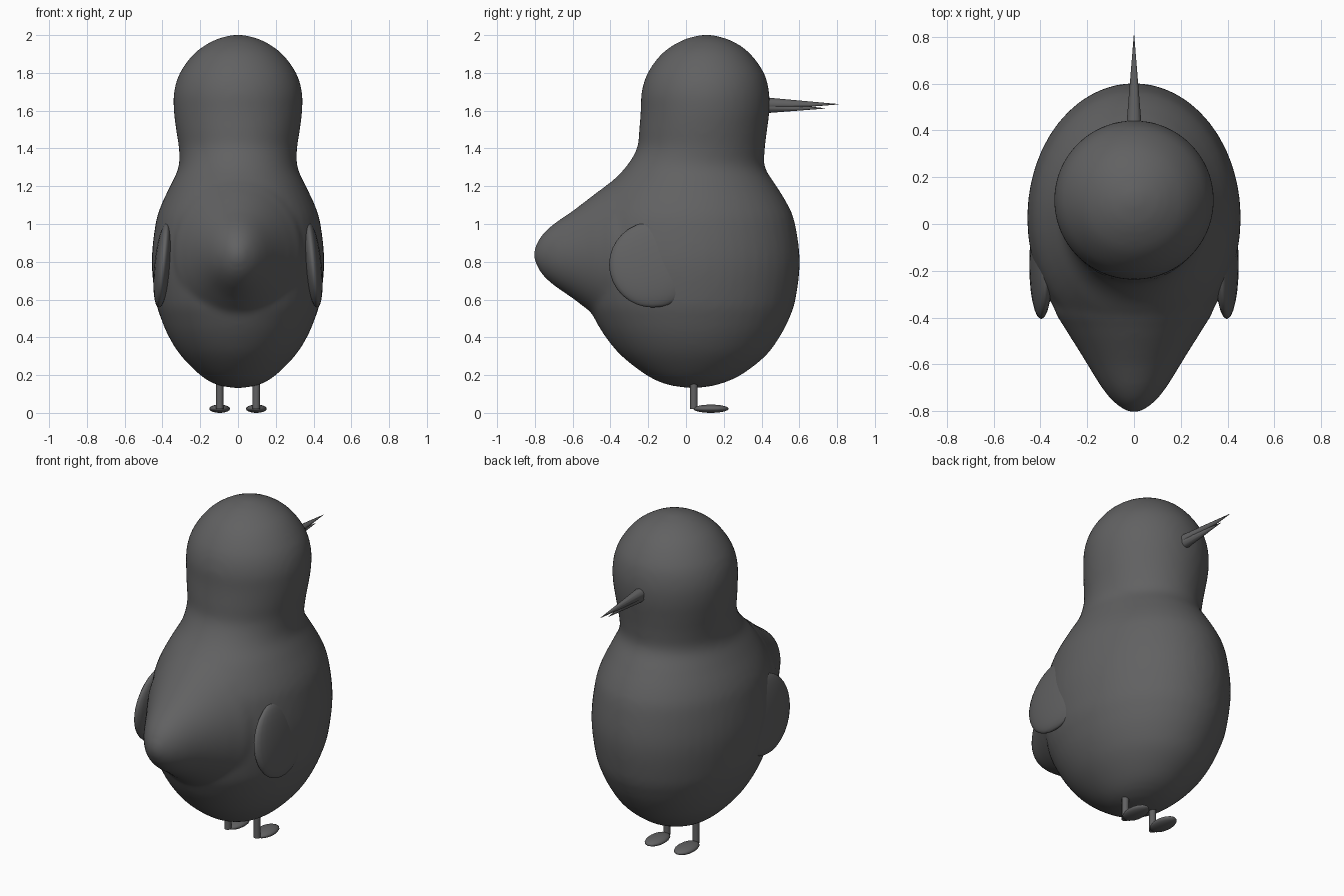
import bpy, bmesh, math
from mathutils import Vector, Matrix

if "Cube" in bpy.data.objects:
    bpy.data.objects.remove(bpy.data.objects["Cube"])

grey = bpy.data.materials.new("dark grey")
grey.diffuse_color = (0.12, 0.12, 0.122, 1)
grey.use_nodes = True
grey.node_tree.nodes["Principled BSDF"].inputs["Base Color"].default_value = grey.diffuse_color


def finish(name, bm):
    bmesh.ops.recalc_face_normals(bm, faces=bm.faces)
    me = bpy.data.meshes.new(name)
    bm.to_mesh(me)
    bm.free()
    me.materials.append(grey)
    for p in me.polygons:
        p.use_smooth = True
    ob = bpy.data.objects.new(name, me)
    bpy.context.collection.objects.link(ob)
    return ob


def spline(rows, steps=4):
    """Smoothly fill in between the rows of a profile."""
    out = []
    for i in range(len(rows) - 1):
        a, b, c, d = (Vector(rows[min(max(i + k, 0), len(rows) - 1)]) for k in (-1, 0, 1, 2))
        for s in range(steps):
            t = s / steps
            out.append(0.5 * (2 * b + (c - a) * t + (2 * a - 5 * b + 4 * c - d) * t * t
                              + (3 * b - 3 * c + d - a) * t ** 3))
    return out + [Vector(rows[-1])]


def loft(bm, rings):
    """Skin a list of closed point rings and cap both ends."""
    loops = [[bm.verts.new(p) for p in r] for r in rings]
    n = len(loops[0])
    for a, b in zip(loops, loops[1:]):
        for i in range(n):
            j = (i + 1) % n
            bm.faces.new((a[i], a[j], b[j], b[i]))
    bm.faces.new(loops[0][::-1])
    bm.faces.new(loops[-1])


def ellipsoid(name, loc, size, tilt=0, u=24, v=16):
    bm = bmesh.new()
    m = Matrix.Translation(loc) @ Matrix.Rotation(tilt, 4, 'Y') @ Matrix.Diagonal((*size, 1))
    bmesh.ops.create_uvsphere(bm, u_segments=u, v_segments=v, radius=1, matrix=m)
    return finish(name, bm)


def cone(name, start, end, r1, r2, sides):
    bm = bmesh.new()
    a, b = Vector(start), Vector(end)
    turn = (b - a).to_track_quat('Z', 'Y').to_matrix().to_4x4()
    bmesh.ops.create_cone(bm, cap_ends=True, segments=sides, radius1=r1, radius2=r2,
                          depth=(b - a).length, matrix=Matrix.Translation((a + b) / 2) @ turn)
    ob = finish(name, bm)
    bpy.context.view_layer.objects.active = ob
    ob.select_set(True)
    bpy.ops.object.shade_smooth_by_angle(angle=math.radians(50))
    ob.select_set(False)
    return ob


ANGLES = [2 * math.pi * i / 48 for i in range(48)]

# Body and head: height, front y, back y, half width
body_rows = [
    (.130, .05, .03, .01), (.15, .17, -.10, .115), (.2, .29, -.21, .2), (.3, .42, -.34, .3),
    (.4, .495, -.425, .365), (.5, .547, -.485, .408), (.6, .58, -.525, .437),
    (.8, .603, -.55, .457), (1.0, .578, -.525, .437), (1.1, .54, -.485, .407),
    (1.2, .48, -.415, .36), (1.3, .418, -.32, .315), (1.4, .418, -.26, .313),
    (1.5, .43, -.248, .328), (1.6, .442, -.24, .34), (1.7, .44, -.235, .339),
    (1.8, .413, -.203, .308), (1.9, .342, -.13, .235), (1.96, .262, -.045, .152),
    (1.99, .185, .03, .078), (2.003, .12, .1, .01)]
bm = bmesh.new()
loft(bm, [[(w * math.cos(t), (f + b) / 2 + (f - b) / 2 * math.sin(t), z) for t in ANGLES]
          for z, f, b, w in spline(body_rows)])

# Tail: y, half width, half height, flaring into the body
tail_rows = [
    (-.2, .33, .42), (-.35, .345, .41), (-.45, .293, .345), (-.53, .243, .285),
    (-.6, .2, .232), (-.7, .138, .163), (-.76, .088, .108), (-.795, .042, .05), (-.81, .006, .006)]
loft(bm, [[(w * math.cos(t), y, .838 + h * math.sin(t)) for t in ANGLES]
          for y, w, h in spline(tail_rows)])
body = finish("body", bm)

# Blend tail and body into one soft skin
mod = body.modifiers.new("merge", 'REMESH')
mod.mode = 'VOXEL'
mod.voxel_size = 0.018
mod.use_smooth_shade = True
mod = body.modifiers.new("soften", 'SMOOTH')
mod.factor = 0.5
mod.iterations = 8

# Beak halves
cone("upper_beak", (0, .40, 1.636), (0, .808, 1.634), .036, .001, 10)
cone("lower_beak", (0, .40, 1.618), (0, .735, 1.612), .033, .001, 10)

# Wings, legs and feet on both sides
for side, s in (("right", 1), ("left", -1)):
    ellipsoid(side + "_wing", (s * .397, -.175, .785), (.046, .232, .228), -.1 * s)
    cone(side + "_leg", (s * .097, .042, .02), (s * .097, .042, .22), .02, .02, 10)
    ellipsoid(side + "_foot", (s * .097, .132, .022), (.055, .094, .022), 0, 16, 10)
